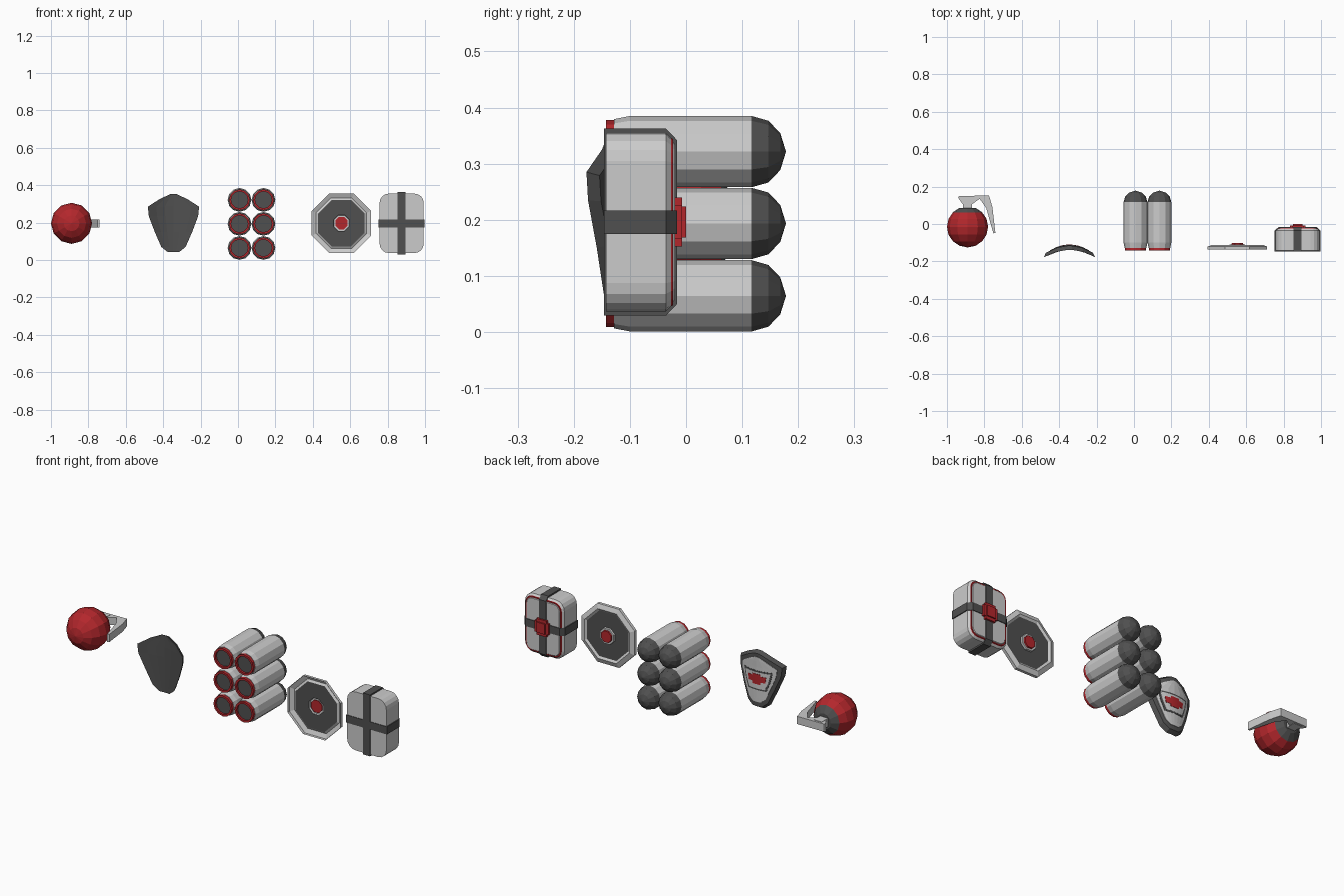
import bpy, bmesh
from math import sin, cos, pi, radians

if "Cube" in bpy.data.objects:
    bpy.data.objects.remove(bpy.data.objects["Cube"])

COLOURS = {"grey": (0.8, 0.8, 0.8, 1), "red": (0.45, 0.02, 0.025, 1), "dark": (0.08, 0.08, 0.08, 1)}
MATS = {}
for key, col in COLOURS.items():
    MATS[key] = bpy.data.materials.new(key)
    MATS[key].diffuse_color = col


def loft(name, rings, mats, start=None, end=None):
    """Skin a list of closed rings; mats colours each band, start/end the caps."""
    bm = bmesh.new()
    used = []

    def slot(m):
        if m not in used:
            used.append(m)
        return used.index(m)

    rows = [[bm.verts.new(p) for p in ring] for ring in rings]
    n = len(rows[0])
    for a, b, m in zip(rows, rows[1:], mats):
        for i in range(n):
            j = (i + 1) % n
            bm.faces.new((a[i], a[j], b[j], b[i])).material_index = slot(m)
    if start:
        bm.faces.new(rows[0][::-1]).material_index = slot(start)
    if end:
        bm.faces.new(rows[-1]).material_index = slot(end)
    bmesh.ops.recalc_face_normals(bm, faces=bm.faces)
    me = bpy.data.meshes.new(name)
    bm.to_mesh(me)
    bm.free()
    for m in used:
        me.materials.append(MATS[m])
    ob = bpy.data.objects.new(name, me)
    bpy.context.collection.objects.link(ob)
    return ob


def lathe(name, cx, cz, sides, profile, mats, start=None, end=None, phase=0.0):
    """Revolve (y, radius) points about an axis parallel to y."""
    angs = [2 * pi * i / sides + phase for i in range(sides)]
    rings = [[(cx + r * cos(a), y, cz + r * sin(a)) for a in angs] for y, r in profile]
    return loft(name, rings, mats, start, end)


def box(name, x, y, z, mat):
    ring = lambda yy: [(x[0], yy, z[0]), (x[1], yy, z[0]), (x[1], yy, z[1]), (x[0], yy, z[1])]
    return loft(name, [ring(y[0]), ring(y[1])], [mat], mat, mat)


# --- grenade: ball, neck cap, fuse, lever
GX, GZ, GY, GR = -0.89, 0.196, -0.015, 0.11
lats = [-89.5, -67.5, -45, -22.5, 0, 22.5, 45, 67.5]
lathe("grenade_ball", GX, GZ, 12,
      [(GY + GR * sin(radians(a)), GR * cos(radians(a))) for a in lats],
      ["red"] * 6 + ["dark"], "red", "dark")
box("grenade_fuse", (-0.915, -0.867), (0.08, 0.14), (GZ - 0.023, GZ + 0.023), "grey")
lever = [(-0.94, 0.14), (-0.935, 0.15), (-0.775, 0.152), (-0.757, 0.09), (-0.741, -0.048),
         (-0.752, -0.05), (-0.79, 0.085), (-0.825, 0.135), (-0.867, 0.105), (-0.915, 0.105)]
loft("grenade_lever", [[(x, y, GZ + d) for x, y in lever] for d in (-0.021, 0.021)],
     ["grey"], "grey", "grey")


# --- curved armour plate
PX, COLS = -0.345, [i / 3 for i in range(-3, 4)]


def plate(name, rows, front, back, mat, rear_scale=1.0):
    """Grid plate of (half width, z) rows, bent backwards as y = y0 - k d^2."""
    bm = bmesh.new()
    zc = sum(r[1] for r in rows) / len(rows)

    def grid(y0, k, s):
        return [[bm.verts.new((PX + t * w * s, y0 - k * (t * w * s) ** 2, zc + (z - zc) * s))
                 for t in COLS] for w, z in rows]

    f, b = grid(*front, 1.0), grid(*back, rear_scale)
    for g in (f, b):
        for r0, r1 in zip(g, g[1:]):
            for i in range(len(COLS) - 1):
                bm.faces.new((r0[i], r0[i + 1], r1[i + 1], r1[i]))
    loop = lambda g: g[0] + [r[-1] for r in g[1:-1]] + g[-1][::-1] + [r[0] for r in g[-2:0:-1]]
    lf, lb = loop(f), loop(b)
    for i in range(len(lf)):
        j = (i + 1) % len(lf)
        bm.faces.new((lf[i], lf[j], lb[j], lb[i]))
    bmesh.ops.recalc_face_normals(bm, faces=bm.faces)
    me = bpy.data.meshes.new(name)
    bm.to_mesh(me)
    bm.free()
    me.materials.append(MATS[mat])
    bpy.context.collection.objects.link(bpy.data.objects.new(name, me))


shape = [(0.03, 0.042), (0.065, 0.07), (0.1, 0.15), (0.132, 0.235),
         (0.137, 0.285), (0.075, 0.325), (0.015, 0.353)]
face = [(w * 0.76, 0.212 + (z - 0.212) * 0.78) for w, z in shape]
plate("plate_backing", shape, (-0.138, 2.1), (-0.116, 2.4), "dark", 0.92)
plate("plate_face", face, (-0.125, 2.4), (-0.114, 2.4), "grey")
plate("plate_frame", [(0.055, 0.145), (0.075, 0.2), (0.085, 0.25)], (-0.125, 2.4), (-0.1128, 2.4), "dark")
plate("plate_panel", [(0.048, 0.153), (0.067, 0.2), (0.076, 0.242)], (-0.125, 2.4), (-0.1118, 2.4), "grey")
plate("plate_badge_bar", [(0.05, 0.19), (0.055, 0.222)], (-0.125, 2.4), (-0.1105, 2.4), "red")
plate("plate_badge_block", [(0.024, 0.177), (0.024, 0.232)], (-0.125, 2.4), (-0.1102, 2.4), "red")

# --- six canisters with domed ends
can = [(-0.132, 0.045), (-0.143, 0.045), (-0.143, 0.056), (-0.128, 0.056), (-0.128, 0.058),
       (-0.1, 0.0635), (0.117, 0.0635), (0.147, 0.055), (0.168, 0.033), (0.178, 0.001)]
for cx in (0.008, 0.136):
    for cz in (0.0645, 0.1935, 0.3215):
        lathe("canister", cx, cz, 12, can, ["red"] * 3 + ["grey"] * 3 + ["dark"] * 3, "dark", "dark")

# --- octagonal mine: open-backed shell
k = 1 / cos(pi / 8)
mine = [(-0.137, 0.159), (-0.121, 0.159), (-0.111, 0.135), (-0.118, 0.124), (-0.118, 0.043),
        (-0.109, 0.041), (-0.109, 0.032), (-0.115, 0.032)]
lathe("mine_shell", 0.553, 0.197, 8, [(y, r * k) for y, r in mine],
      ["grey"] * 3 + ["dark"] + ["grey"] * 3, phase=pi / 8)
lathe("mine_button", 0.553, 0.197, 8, [(-0.116, 0.033 * k), (-0.102, 0.03 * k)],
      ["red"], "red", "red", phase=pi / 8)

# --- satchel charge: rounded case with red piping, straps, buckle
SX, SZ = 0.875, 0.196


def rounded(y, hx, hz, r, seg=4):
    pts = []
    for q, (sx, sz) in enumerate([(1, 1), (-1, 1), (-1, -1), (1, -1)]):
        for i in range(seg + 1):
            a = (q + i / seg) * pi / 2
            pts.append((SX + sx * (hx - r) + r * cos(a), y, SZ + sz * (hz - r) + r * sin(a)))
    return pts


loft("satchel_case",
     [rounded(-0.143, 0.118, 0.159, 0.05), rounded(-0.036, 0.118, 0.159, 0.05),
      rounded(-0.027, 0.109, 0.15, 0.043), rounded(-0.023, 0.107, 0.148, 0.041),
      rounded(-0.023, 0.101, 0.142, 0.036), rounded(-0.02, 0.098, 0.139, 0.034)],
     ["grey", "grey", "red", "red", "grey"], "grey", "grey")


def strap_profile(h):
    return [(-h, -0.146), (h, -0.146), (h, -0.036), (h - 0.021, -0.016), (-h + 0.021, -0.016), (-h, -0.036)]


loft("satchel_strap_vertical", [[(SX + d, y, SZ + s) for s, y in strap_profile(0.167)]
                                for d in (-0.021, 0.021)], ["dark"], "dark", "dark")
loft("satchel_strap_horizontal", [[(SX + s, y, SZ + d) for s, y in strap_profile(0.123)]
                                  for d in (-0.021, 0.021)], ["dark"], "dark", "dark")
box("satchel_buckle", (SX - 0.042, SX + 0.042), (-0.022, -0.007), (SZ - 0.03, SZ + 0.03), "red")
box("satchel_buckle_tab", (SX - 0.03, SX + 0.03), (-0.022, -0.007), (SZ - 0.044, SZ + 0.044), "red")
box("satchel_buckle_cap", (SX - 0.025, SX + 0.025), (-0.012, 0.0), (SZ - 0.028, SZ + 0.028), "red")

for m in bpy.data.materials:
    if m.users and not m.is_grease_pencil:
        m.use_nodes = True
        m.node_tree.nodes["Principled BSDF"].inputs["Base Color"].default_value = m.diffuse_color
